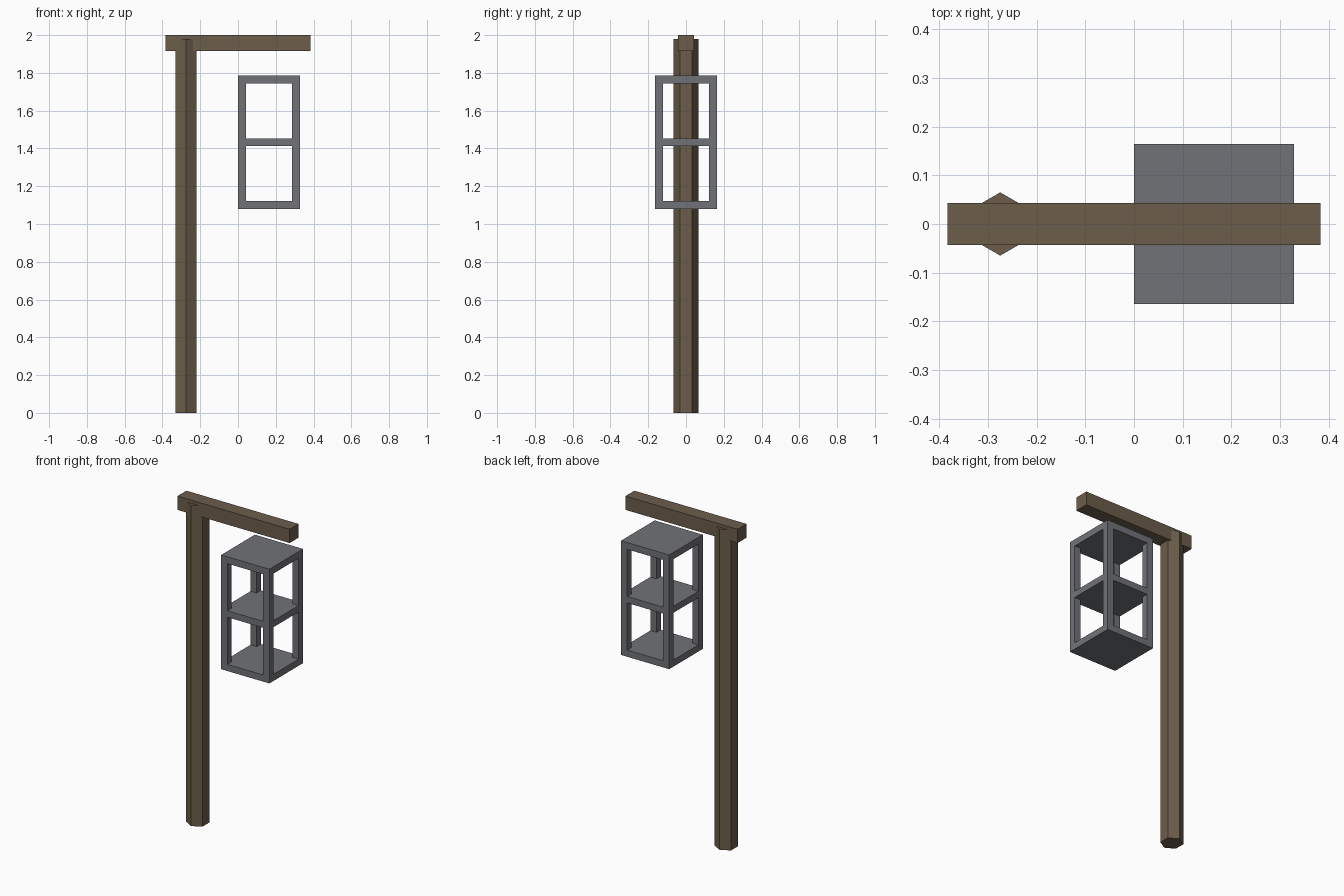
import bpy, bmesh, math
from mathutils import Matrix

if "Cube" in bpy.data.objects:
    bpy.data.objects.remove(bpy.data.objects["Cube"])


def material(name, rgb):
    m = bpy.data.materials.new(name)
    m.diffuse_color = (*rgb, 1.0)
    m.use_nodes = True
    m.node_tree.nodes["Principled BSDF"].inputs["Base Color"].default_value = m.diffuse_color
    return m


def make_object(name, bm, mat):
    bmesh.ops.recalc_face_normals(bm, faces=bm.faces)
    me = bpy.data.meshes.new(name)
    bm.to_mesh(me)
    bm.free()
    me.materials.append(mat)
    ob = bpy.data.objects.new(name, me)
    bpy.context.collection.objects.link(ob)
    return ob


wood = material("wood", (0.15, 0.11, 0.07))
metal = material("metal", (0.165, 0.171, 0.184))

# Hexagonal post, corners pointing along y
bm = bmesh.new()
bmesh.ops.create_cone(bm, cap_ends=True, segments=6, radius1=0.065, radius2=0.065, depth=1.98,
                      matrix=Matrix.Translation((-0.275, 0, 0.99)))
for v in bm.verts:
    a = round((v.index % 12) / 2)
verts_on_y = any(abs(v.co.x + 0.275) < 1e-4 for v in bm.verts)
if not verts_on_y:
    bmesh.ops.rotate(bm, verts=bm.verts, cent=(-0.275, 0, 0),
                     matrix=Matrix.Rotation(math.pi / 6, 3, 'Z'))
make_object("post", bm, wood)

# Cross beam
bm = bmesh.new()
bmesh.ops.create_cube(bm, size=1, matrix=Matrix.Translation((0, 0, 1.9575))
                      @ Matrix.Diagonal((0.766, 0.087, 0.085, 1)))
make_object("beam", bm, wood)

# Lantern cage: one skin around three plates and four corner bars
edges = [
    [0.0, 0.042, 0.287, 0.329],
    [-0.164, -0.122, 0.122, 0.164],
    [1.08, 1.121, 1.412, 1.452, 1.743, 1.785],
]


def solid(c):
    i, j, k = c
    if not (0 <= i < 3 and 0 <= j < 3 and 0 <= k < 5):
        return False
    return k % 2 == 0 or (i != 1 and j != 1)


bm = bmesh.new()
points = {}


def vert(c):
    if c not in points:
        points[c] = bm.verts.new([edges[a][c[a]] for a in range(3)])
    return points[c]


for cell in [(i, j, k) for i in range(3) for j in range(3) for k in range(5)]:
    if not solid(cell):
        continue
    for axis in range(3):
        u, w = (axis + 1) % 3, (axis + 2) % 3
        for side in (0, 1):
            near = list(cell)
            near[axis] += 1 if side else -1
            if solid(near):
                continue
            quad = []
            for du, dw in ((0, 0), (1, 0), (1, 1), (0, 1)):
                c = list(cell)
                c[axis] += side
                c[u] += du
                c[w] += dw
                quad.append(vert(tuple(c)))
            bm.faces.new(quad if side else quad[::-1])
make_object("lantern_cage", bm, metal)
